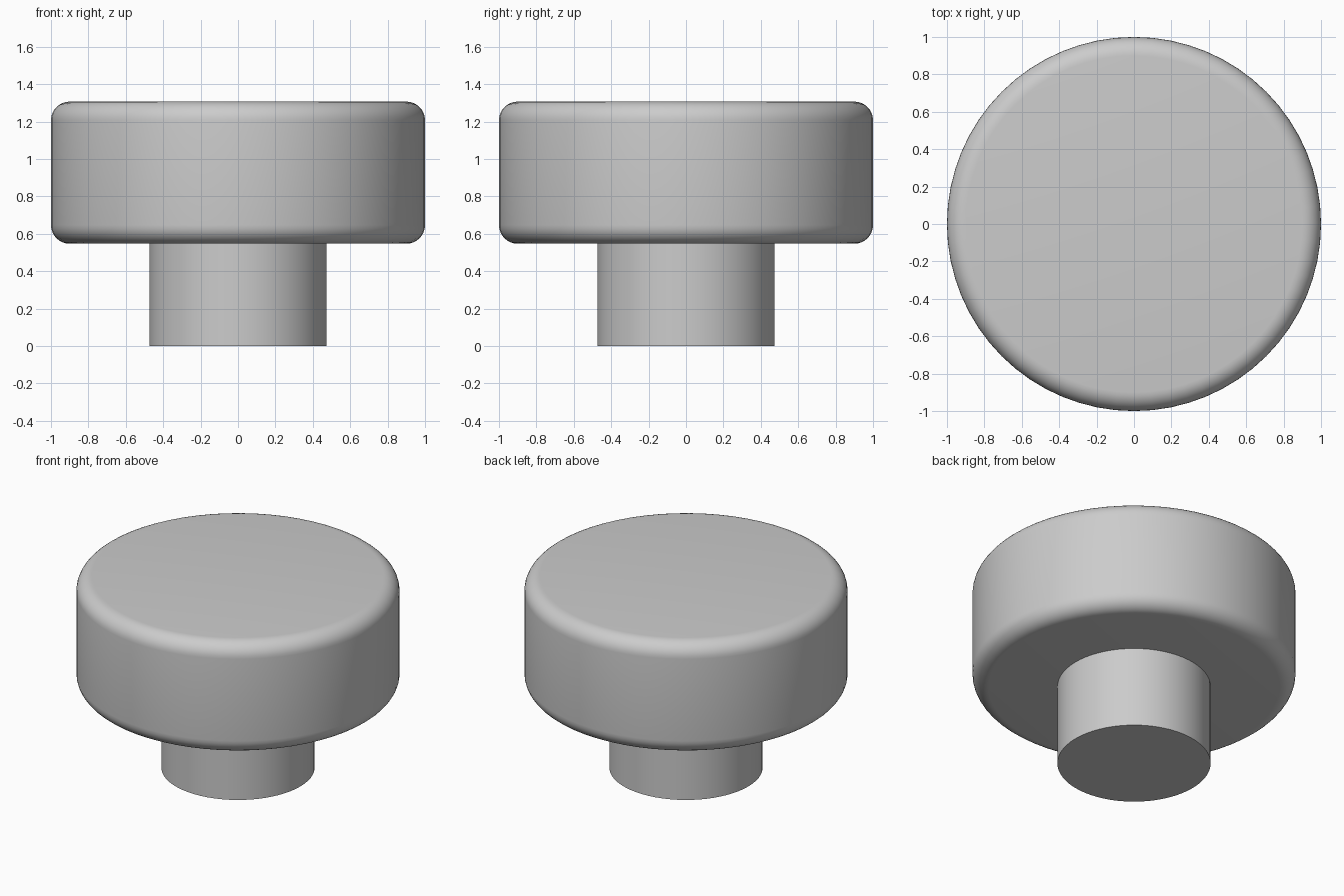
import bpy
import math

cube = bpy.data.objects.get("Cube")
if cube:
    bpy.data.objects.remove(cube, do_unlink=True)

# Single plain grey finish
grey = bpy.data.materials.new("light_grey")
grey.use_nodes = True
colour = (0.6, 0.6, 0.6, 1)
grey.diffuse_color = colour
grey.node_tree.nodes["Principled BSDF"].inputs["Base Color"].default_value = colour


def disc(name, radius, bottom, top, sides, rounding=0):
    """Upright cylinder, with optional rounded rims."""
    bpy.ops.mesh.primitive_cylinder_add(
        vertices=sides, radius=radius, depth=top - bottom,
        location=(0, 0, (bottom + top) / 2))
    obj = bpy.context.object
    obj.name = name
    obj.data.materials.append(grey)
    if rounding:
        bevel = obj.modifiers.new("rounded_rims", 'BEVEL')
        bevel.width = rounding
        bevel.segments = 8
        bevel.limit_method = 'ANGLE'
        bevel.angle_limit = math.radians(40)
        bpy.ops.object.modifier_apply(modifier=bevel.name)
    bpy.ops.object.shade_smooth_by_angle(angle=math.radians(30))
    return obj


# Narrow stem, seated slightly into the knob
disc("stem", 0.474, 0, 0.56, 64)

# Wide knob head with rounded top and bottom rims
disc("knob_head", 1.0, 0.547, 1.307, 64, rounding=0.1)
